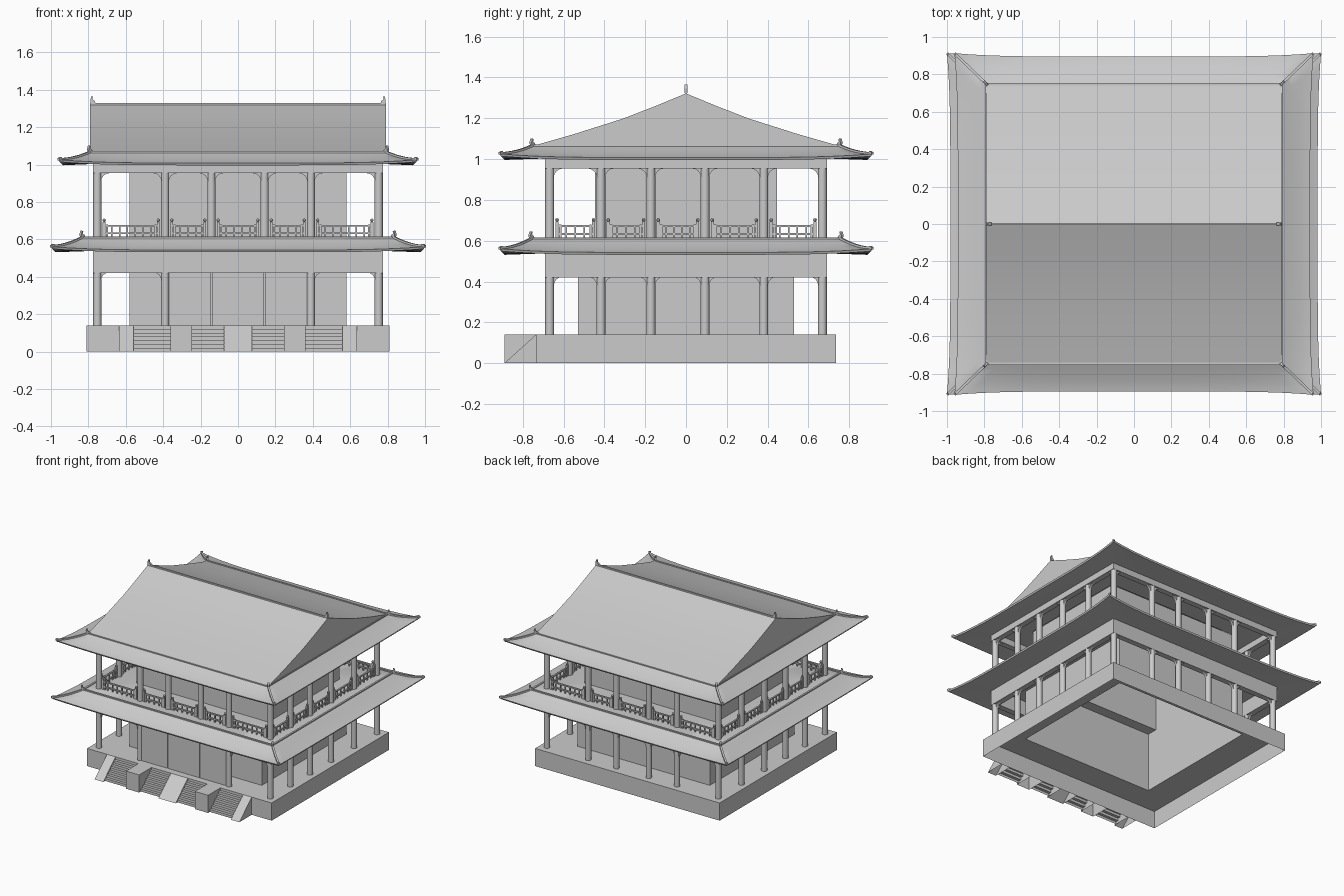
import bpy, bmesh, math
from mathutils import Vector, Matrix

if "Cube" in bpy.data.objects:
    bpy.data.objects.remove(bpy.data.objects["Cube"])


def finish(name, bm, smooth=None):
    bmesh.ops.recalc_face_normals(bm, faces=bm.faces[:])
    me = bpy.data.meshes.new(name)
    bm.to_mesh(me)
    bm.free()
    ob = bpy.data.objects.new(name, me)
    bpy.context.collection.objects.link(ob)
    if smooth:
        bpy.ops.object.select_all(action='DESELECT')
        ob.select_set(True)
        bpy.context.view_layer.objects.active = ob
        bpy.ops.object.shade_smooth_by_angle(angle=math.radians(smooth))
    return ob


def box(bm, c, s):
    m = Matrix.Translation(c) @ Matrix.Diagonal((s[0], s[1], s[2], 1))
    bmesh.ops.create_cube(bm, size=1, matrix=m)


def cyl(bm, x, y, z0, z1, r, n=16):
    bmesh.ops.create_cone(bm, cap_ends=True, segments=n, radius1=r, radius2=r, depth=z1 - z0,
                          matrix=Matrix.Translation((x, y, (z0 + z1) / 2)))


def prism(bm, origin, d, profile, thick):
    """Extrude a (distance along d, height) profile sideways, centred on origin."""
    d = Vector((d[0], d[1], 0)).normalized()
    side = Vector((-d.y, d.x, 0)) * thick / 2
    o = Vector(origin)
    a, b = [[bm.verts.new(o + d * u + Vector((0, 0, z)) + side * k) for u, z in profile] for k in (1, -1)]
    bm.faces.new(a)
    bm.faces.new(b[::-1])
    for i in range(len(a)):
        j = (i + 1) % len(a)
        bm.faces.new((a[j], a[i], b[i], b[j]))


def ring(hx, hy, z, flare=0.0, lift=0.0, n=1):
    """Rectangular loop; corners may flare outwards and lift."""
    pts = []
    for cx, cy, dx, dy in ((0, -1, 1, 0), (1, 0, 0, 1), (0, 1, -1, 0), (-1, 0, 0, -1)):
        for i in range(n):
            s = -1 + 2 * i / n
            f = abs(s) ** 5
            pts.append(((hx + flare * f) * (cx + dx * s), (hy + flare * f) * (cy + dy * s), z + lift * f))
    return pts


def loft(name, rings, closed=False, smooth=None):
    bm = bmesh.new()
    loops = [[bm.verts.new(p) for p in r] for r in rings]
    if closed:
        loops.append(loops[0])
    for a, b in zip(loops, loops[1:]):
        for i in range(len(a)):
            j = (i + 1) % len(a)
            bm.faces.new((a[i], a[j], b[j], b[i]))
    return finish(name, bm, smooth)


def frame(name, hx, hy, w, z0, z1):
    return loft(name, [ring(hx, hy, z0), ring(hx, hy, z1), ring(hx - w, hy - w, z1), ring(hx - w, hy - w, z0)], True)


CX, CY = 0.752, 0.668
XS = [-0.752, -0.39, -0.142, 0.142, 0.39, 0.752]
YS = [-0.668, -0.417, -0.172, 0.093, 0.381, 0.668]
# each side: bay positions, function to plan coordinates, direction along the side
SIDES = [("front", XS, lambda u: (u, -CY), (1, 0)), ("back", XS, lambda u: (u, CY), (1, 0)),
         ("left", YS, lambda u: (-CX, u), (0, 1)), ("right", YS, lambda u: (CX, u), (0, 1))]

# hollow platform and wall shells
loft("platform", [ring(0.81, 0.735, 0), ring(0.81, 0.735, 0.14), ring(0.58, 0.53, 0.14)])
loft("lower_wall", [ring(0.58, 0.53, 0.14), ring(0.58, 0.53, 0.61)])
loft("upper_wall", [ring(0.58, 0.446, 0.61), ring(0.58, 0.446, 1.0)])
frame("lower_beam", 0.775, 0.69, 0.045, 0.42, 0.54)
frame("upper_beam", 0.775, 0.69, 0.045, 0.955, 1.005)

# entrance doors between the middle front columns
bm = bmesh.new()
for x in (-0.257, 0, 0.257):
    box(bm, (x, -CY, 0.29), (0.225 if x else 0.28, 0.025, 0.30))
finish("entrance_doors", bm)

# stairs with sloped cheeks, central ramp and two solid blocks
Y0, Y1, H, N = -0.89, -0.735, 0.14, 6
bm = bmesh.new()
run = Y1 - Y0
slope = [(0, 0), (run, H), (run, 0)]
steps = [(run / (N + 1), 0)]
for i in range(N):
    d = run / (N + 1)
    steps += [((i + 1) * d, (i + 1) * H / (N + 1)), ((i + 2) * d, (i + 1) * H / (N + 1))]
steps += [(run, 0)]
for sx in (-1, 1):
    for x0, x1, prof in ((0.56, 0.635, slope), (0.36, 0.56, steps), (0.075, 0.245, steps),
                         (0.245, 0.36, [(0, 0), (0, H), (run, H), (run, 0)])):
        prism(bm, (sx * (x0 + x1) / 2, Y0, 0), (0, 1), prof, x1 - x0)
prism(bm, (0, Y0, 0), (0, 1), slope, 0.15)
bmesh.ops.recalc_face_normals(bm, faces=bm.faces[:])
bm.normal_update()
bmesh.ops.delete(bm, geom=[f for f in bm.faces if f.normal.z < -0.9 or f.normal.y > 0.9], context='FACES')
finish("front_stairs", bm)

# columns and curved brackets for both storeys
for storey, z0, z1 in (("lower", 0.14, 0.43), ("upper", 0.61, 0.96)):
    cols, br = bmesh.new(), bmesh.new()
    for name, us, at, d in SIDES:
        doors = storey == "lower" and name == "front"
        for i, u in enumerate(us):
            if not (doors and i in (2, 3)) and not (d[1] and i in (0, 5)):
                cyl(cols, *at(u), z0, z1, 0.022)
        for i in range(5):
            if doors and i in (1, 2, 3):
                continue
            r = 0.045
            arc = [(r - r * math.sin(a), -r + r * math.cos(a)) for a in [k * math.pi / 8 for k in range(5)]]
            prof = [(-0.004, 0)] + arc + [(-0.004, -r)]
            zt = z1 - 0.006
            prism(br, (*at(us[i] + 0.02), zt), d, prof, 0.02)
            prism(br, (*at(us[i + 1] - 0.02), zt), (-d[0], -d[1]), prof, 0.02)
    finish(storey + "_columns", cols, 40)
    finish(storey + "_brackets", br)

# balustrade around the upper gallery
bm = bmesh.new()
for name, us, at, d in SIDES:
    def bar(u, z, lu, lz, w):
        box(bm, (*at(u), z), (lu if d[0] else w, w if d[0] else lu, lz))
    for a, b in zip(us, us[1:]):
        a, b = a + 0.036, b - 0.036
        for z in (0.633, 0.672):
            bar((a + b) / 2, z, b - a, 0.009, 0.012)
        k = round((b - a) / 0.042)
        for i in range(1, k):
            bar(a + (b - a) * i / k, 0.642, 0.008, 0.064, 0.008)
        for e, q in ((a, 1), (b, -1)):
            bar(e, 0.652, 0.015, 0.084, 0.015)
            bar(e + q * 0.015, 0.645, 0.012, 0.07, 0.01)
            bmesh.ops.create_uvsphere(bm, u_segments=8, v_segments=6, radius=0.009,
                                      matrix=Matrix.Translation((*at(e), 0.702)))
finish("gallery_balustrade", bm)

# roof skirts with lifted corners; hip ridges and finials
FIN = [(-0.012, 0), (0.014, 0), (0.017, 0.018), (0.011, 0.036), (0.002, 0.034), (0.006, 0.022), (-0.008, 0.012)]


def skirt(name, ox, oy, ix, iy, zb, zt, hole, ceiling):
    n, lift, fl, M = 24, 0.018, 0.018, 6
    rs = [ring(*hole, zb + 0.003, n=n), ring(0.775, 0.69, zb + 0.003, n=n),
          ring(ox - 0.006, oy - 0.006, zb - 0.004, fl, lift, n)]
    for k in range(M + 1):
        t = k / M
        rs.append(ring(ox + (ix - ox) * t, oy + (iy - oy) * t, zb + 0.008 + (zt - zb - 0.008) * t ** 1.25,
                       fl * (1 - t) ** 2, lift * (1 - t) ** 2, n))
    if ceiling:
        rs.append(ring(*ceiling, zt, n=n))
    loft(name, rs, smooth=30)
    hips = bmesh.new()
    for c in range(4):
        path = [Vector(r[c * n]) for r in rs[3:4 + M]]
        for p, q in zip(path, path[1:]):
            v = q - p
            flat = Vector((v.x, v.y)).length
            prism(hips, p, v, [(0, -0.004), (0, 0.009), (flat, v.z + 0.009), (flat, v.z - 0.004)], 0.014)
        out = (path[0] - path[-1]).xy
        prism(hips, path[-1], out, FIN, 0.014)
        prism(hips, path[0] - Vector((*out.normalized() * 0.02, 0.004)), out,
              [(u, z * 0.5) for u, z in FIN], 0.014)
    finish(name + "_hips", hips)
    frame(name + "_top_trim", ix + 0.005, iy + 0.005, 0.014, zt - 0.005, zt + 0.006)


skirt("lower_roof", 0.982, 0.895, 0.83, 0.755, 0.535, 0.61, (0.58, 0.53), (0.58, 0.446))
skirt("upper_roof", 0.942, 0.895, 0.79, 0.75, 1.0, 1.065, (0.58, 0.446), None)

# gabled main roof, gently concave, with closed ends
half = [(0.75, 1.065), (0.55, 1.122), (0.31, 1.198), (0.15, 1.26)]
bm = bmesh.new()
prism(bm, (0, 0, 0), (0, 1), [(-y, z) for y, z in half] + [(0, 1.322)] + half[::-1], 1.58)
bm.normal_update()
bmesh.ops.delete(bm, geom=[f for f in bm.faces if abs(f.normal.z) > 0.999], context='FACES')
finish("main_roof", bm, 30)

# ridge beam and ridge end ornaments
bm = bmesh.new()
box(bm, (0, 0, 1.322), (1.58, 0.012, 0.016))
for s in (-1, 1):
    prism(bm, (s * 0.773, 0, 1.325), (s, 0), [(u, z * 1.12) for u, z in FIN], 0.014)
finish("main_ridge", bm)
